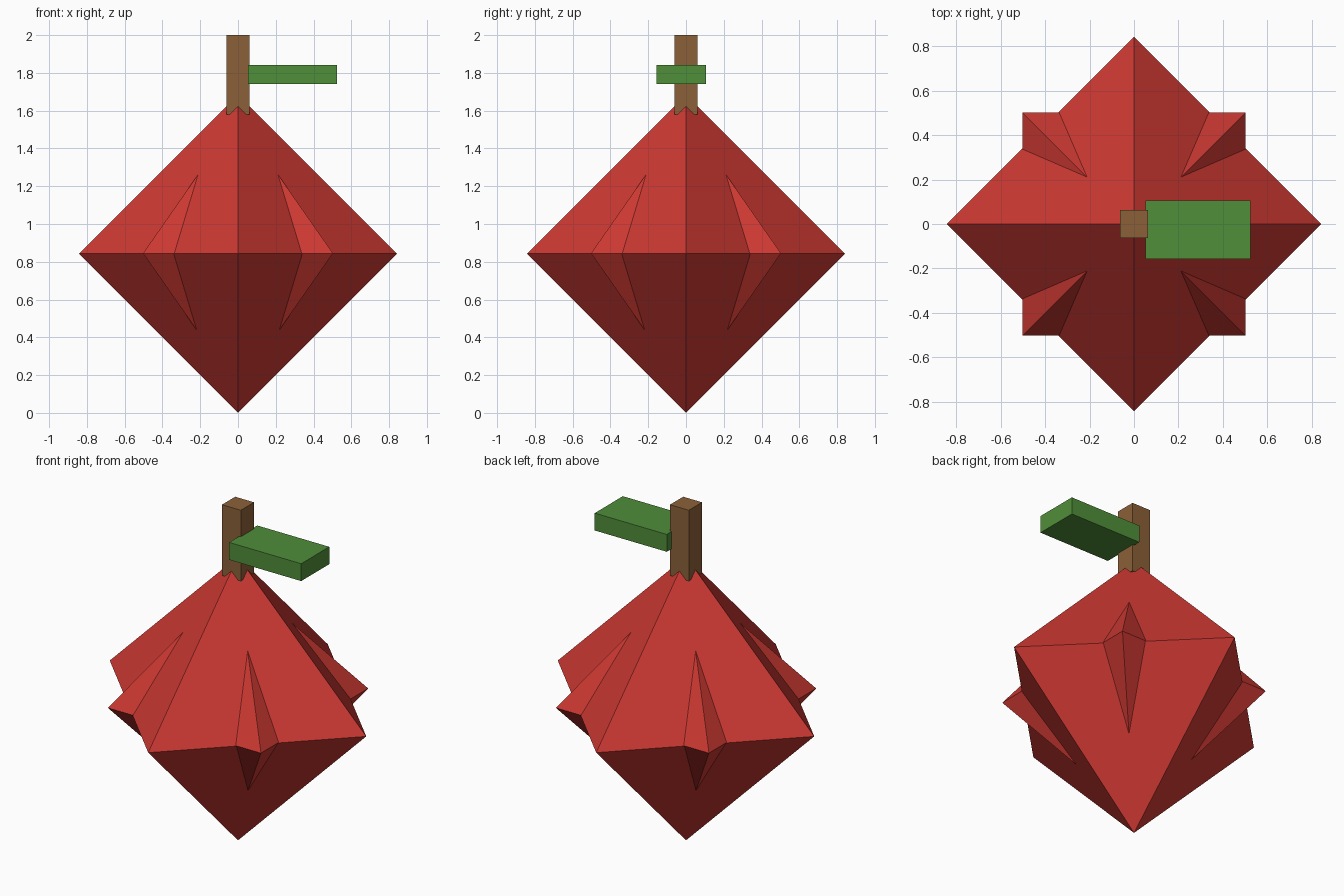
import bpy, bmesh, math
from mathutils import Matrix, Vector

if "Cube" in bpy.data.objects:
    bpy.data.objects.remove(bpy.data.objects["Cube"])


def material(name, rgb):
    """Flat colour given as 0-255 display values."""
    mat = bpy.data.materials.new(name)
    lin = [((c / 255 + 0.055) / 1.055) ** 2.4 for c in rgb]
    mat.diffuse_color = (*lin, 1)
    mat.use_nodes = True
    mat.node_tree.nodes["Principled BSDF"].inputs["Base Color"].default_value = mat.diffuse_color
    return mat


red = material("red skin", (204, 56, 50))
brown = material("brown bark", (139, 97, 56))
green = material("leaf green", (80, 142, 57))


def finish(name, bm, mat):
    bmesh.ops.recalc_face_normals(bm, faces=bm.faces)
    mesh = bpy.data.meshes.new(name)
    bm.to_mesh(mesh)
    bm.free()
    mesh.materials.append(mat)
    obj = bpy.data.objects.new(name, mesh)
    bpy.context.collection.objects.link(obj)
    return obj


def bipyramid(name, radius, half_height, z, turn, mat):
    """Four-sided double pyramid with its corners turned about z."""
    bm = bmesh.new()
    for i in range(4):
        a = turn + i * math.pi / 2
        bm.verts.new((radius * math.cos(a), radius * math.sin(a), z))
    for s in (-1, 1):
        bm.verts.new((0, 0, z + s * half_height))
    bmesh.ops.convex_hull(bm, input=bm.verts)
    return finish(name, bm, mat)


def box(name, lo, hi, mat):
    lo, hi = Vector(lo), Vector(hi)
    bm = bmesh.new()
    bmesh.ops.create_cube(bm, size=1, matrix=Matrix.Translation((lo + hi) / 2)
                          @ Matrix.Diagonal((*(hi - lo), 1)))
    return finish(name, bm, mat)


# Fruit body: large double pyramid plus a smaller one turned 45 degrees
bipyramid("fruit_body", 0.842, 0.842, 0.843, 0, red)
bipyramid("fruit_ribs", 0.711, 0.72, 0.845, math.pi / 4, red)

# Stem and leaf
box("stem", (-0.062, -0.062, 1.58), (0.062, 0.062, 2.0), brown)
box("leaf", (0.052, -0.157, 1.74), (0.525, 0.106, 1.843), green)
